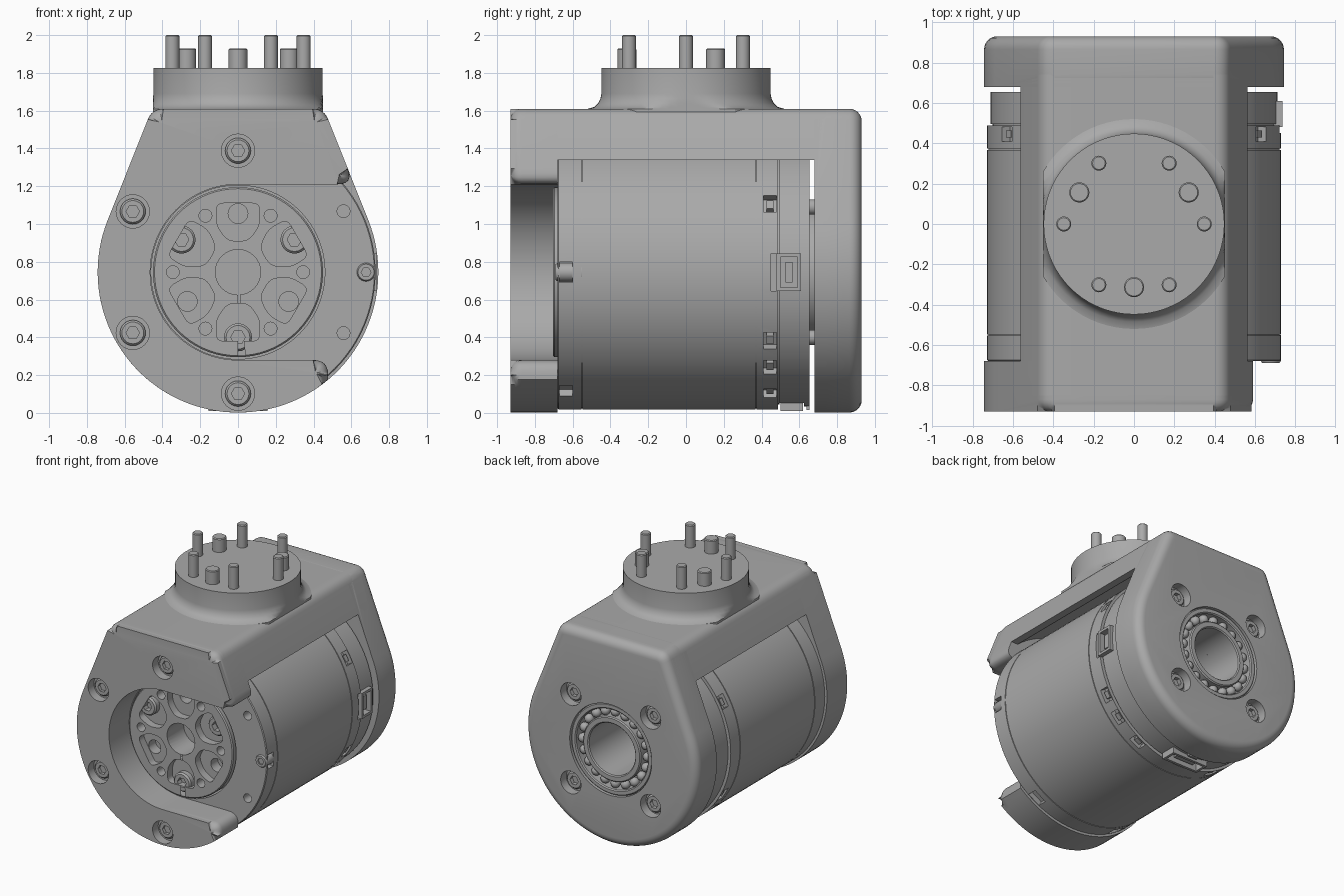
import bpy, bmesh
from math import sin, cos, pi, radians, atan2, acos, hypot, sqrt
from mathutils import Vector, Matrix

if "Cube" in bpy.data.objects:
    bpy.data.objects.remove(bpy.data.objects["Cube"])

grey = bpy.data.materials.new("machined_grey")
grey.use_nodes = True
grey.diffuse_color = (0.4, 0.4, 0.4, 1)
grey.node_tree.nodes["Principled BSDF"].inputs["Base Color"].default_value = (0.4, 0.4, 0.4, 1)

AXIS = 0.745      # height of the motor axis
R = 0.743         # outer radius of the bracket plates
TOP = 1.61        # top of the bracket


def finish(name, bm):
    bmesh.ops.remove_doubles(bm, verts=bm.verts, dist=1e-5)
    bmesh.ops.recalc_face_normals(bm, faces=bm.faces)
    me = bpy.data.meshes.new(name)
    bm.to_mesh(me)
    bm.free()
    ob = bpy.data.objects.new(name, me)
    bpy.context.collection.objects.link(ob)
    me.materials.append(grey)
    smooth(ob)
    return ob


def smooth(ob):
    bpy.ops.object.select_all(action='DESELECT')
    bpy.context.view_layer.objects.active = ob
    ob.select_set(True)
    bpy.ops.object.shade_smooth_by_angle(angle=radians(32))


def arc(r, a0, a1, n):
    """Points on an arc about the motor axis, angles in degrees."""
    angles = [radians(a0 + (a1 - a0) * i / n) for i in range(n + 1)]
    return [(r * cos(a), AXIS + r * sin(a)) for a in angles]


def corner(p, a, b, trim, n=6):
    """Rounded corner at p between neighbours a and b."""
    p, a, b = Vector(p), Vector(a), Vector(b)
    s, e = p + (a - p).normalized() * trim, p + (b - p).normalized() * trim
    return [tuple(s * (1 - t) ** 2 + p * 2 * t * (1 - t) + e * t * t)
            for t in [i / n for i in range(n + 1)]]


def prism(name, pts, y0, y1, bevel_front=0, bevel_back=0):
    """Extrude an x-z outline along y and round the rims."""
    bm = bmesh.new()
    front = [bm.verts.new((x, y0, z)) for x, z in pts]
    back = [bm.verts.new((x, y1, z)) for x, z in pts]
    bm.faces.new(front)
    bm.faces.new(back[::-1])
    n = len(pts)
    for i in range(n):
        bm.faces.new((front[i], back[i], back[(i + 1) % n], front[(i + 1) % n]))
    for y, size in ((y0, bevel_front), (y1, bevel_back)):
        if size:
            rim = [e for e in bm.edges if all(abs(v.co.y - y) < 1e-5 for v in e.verts)]
            bmesh.ops.bevel(bm, geom=rim, offset=size, segments=6, profile=0.5,
                            affect='EDGES', clamp_overlap=False)
    return finish(name, bm)


def lathe(name, rings, at=(0, 0, AXIS), axis='Y', seg=32, closed=False, clamp=None):
    """Revolve (radius, height[, hex]) rings about an axis."""
    bm = bmesh.new()
    loops = []
    for ring in rings:
        r, h = ring[:2]
        loop = []
        for i in range(seg):
            a = 2 * pi * i / seg
            k = cos(pi / 6) / cos(a % (pi / 3) - pi / 6) if len(ring) > 2 else 1
            u, v = r * k * cos(a), r * k * sin(a)
            if clamp:
                u = max(-clamp, min(clamp, u))
            co = (u, h, v) if axis == 'Y' else (u, v, h)
            loop.append(bm.verts.new(Vector(co) + Vector(at)))
        loops.append(loop)
    pairs = list(zip(loops, loops[1:])) + ([(loops[-1], loops[0])] if closed else [])
    for a, b in pairs:
        for i in range(seg):
            j = (i + 1) % seg
            bm.faces.new((a[i], a[j], b[j], b[i]))
    return finish(name, bm)


def rod(name, x, z, r, y0, y1, seg=32):
    return lathe(name, [(0, y0), (r, y0), (r, y1), (0, y1)], (x, 0, z), seg=seg)


def screw(name, x, z, r, face, out=-1):
    """Socket head screw; out is the y direction the head faces."""
    b = face - out * 0.14
    d = face - out * 0.045
    lathe(name, [(0, b), (r, b), (r, face - out * 0.012), (r * 0.85, face),
                 (r * 0.52, face, 1), (r * 0.52, d, 1), (0, d)], (x, 0, z), seg=24)


def box(name, angle, radius, y, size):
    """Block at an angle round the motor; size is radial, y, tangential."""
    bm = bmesh.new()
    m = Matrix.Translation((0, 0, AXIS)) @ Matrix.Rotation(-radians(angle), 4, 'Y')
    m = m @ Matrix.Translation((radius, y, 0)) @ Matrix.Diagonal((*size, 1))
    bmesh.ops.create_cube(bm, size=1, matrix=m)
    return finish(name, bm)


def cut(ob, cutters):
    bpy.context.view_layer.objects.active = ob
    for c in cutters:
        c.hide_render = True
        mod = ob.modifiers.new("cut", 'BOOLEAN')
        mod.operation, mod.solver, mod.object = 'DIFFERENCE', 'EXACT', c
        bpy.ops.object.modifier_apply(modifier=mod.name)
        bpy.data.objects.remove(c)
    smooth(ob)


def polar(r, a):
    return r * cos(radians(a)), AXIS + r * sin(radians(a))


# Outline shared by the plates: circle, tangent flanks, flat top
TX = 0.455
tan_a = 90 - (90 - (atan2(TOP - AXIS, TX) - acos(R / hypot(TX, TOP - AXIS))) * 180 / pi)
tr = polar(R, tan_a)
tl = (-tr[0], tr[1])
top_l = corner((-TX, TOP), tl, (TX, TOP), 0.06)
top_r = corner((TX, TOP), (-TX, TOP), tr, 0.06)


def flank(z):
    return TX + (tr[0] - TX) * (TOP - z) / (TOP - tr[1])


# Bracket: back plate, bridge and open front plate
back_plate = prism("bracket_back_plate", top_l + top_r + arc(R, tan_a, -180 - tan_a, 72),
                   0.68, 0.93, 0.06, 0.065)
zl = 1.34
rc = 0.78
la = atan2(zl - AXIS, sqrt(rc ** 2 - (zl - AXIS) ** 2)) * 180 / pi
prism("bracket_bridge", top_l + top_r + [(flank(zl), zl)] + arc(rc, la, 180 - la, 24)
      + [(-flank(zl), zl)], -0.85, 0.85)
ri = 0.465
hi, lo = AXIS + ri, AXIS - ri
tip = (flank(hi), hi)
end = polar(R, -50)
low_tip = (end[0], lo)
front_plate = prism("bracket_front_plate",
                    top_l + top_r + corner(tip, (TX, TOP), (0, hi), 0.09)
                    + arc(ri, 90, 270, 40) + corner(low_tip, (0, lo), end, 0.08)
                    + arc(R, -50, -180 - tan_a, 48), -0.93, -0.68, 0.06)

# Counterbored screws in the plates
front_spots = [polar(0.643, a) for a in (90, 150, 210, 270)]
cut(front_plate, [rod("bore", x, z, 0.088, -1, -0.86) for x, z in front_spots])
for x, z in front_spots:
    screw("front_plate_screw", x, z, 0.068, -0.885)
back_spots = [(sx * 0.345, AXIS + sz * 0.345) for sx in (-1, 1) for sz in (-1, 1)]
cut(back_plate, [rod("bore", x, z, 0.088, 0.86, 1) for x, z in back_spots]
    + [rod("bearing_seat", 0, AXIS, 0.355, 0.6, 1, 64)])
for x, z in back_spots:
    screw("back_plate_screw", x, z, 0.068, 0.89, 1)
    rod("standoff", x, z, 0.04, 0.6, 0.7)

# Ball bearing in the back plate
for name, r0, r1 in (("bearing_outer_race", 0.31, 0.352), ("bearing_inner_race", 0.2, 0.25)):
    lathe(name, [(r0, 0.64), (r1, 0.64), (r1, 0.91), (r1 - 0.008, 0.918),
                 (r0 + 0.008, 0.918), (r0, 0.91)], seg=64, closed=True)
bm = bmesh.new()
for i in range(20):
    x, z = polar(0.28, i * 18)
    bmesh.ops.create_uvsphere(bm, u_segments=12, v_segments=8, radius=0.036,
                              matrix=Matrix.Translation((x, 0.87, z)))
finish("bearing_balls", bm)

# Motor housing with seams, rear ring and blind shaft bore
def seam(r, y):
    return [(r, y - 0.003), (r - 0.006, y - 0.003), (r - 0.006, y + 0.003), (r, y + 0.003)]


motor = lathe("motor_housing", [(0, -0.5), (0.46, -0.5), (0.46, -0.68), (0.722, -0.68),
                                (0.728, -0.674)]
              + seam(0.728, -0.55) + seam(0.728, 0.37)
              + [(0.728, 0.487), (0.7, 0.487), (0.7, 0.495), (0.71, 0.495), (0.71, 0.655),
                 (0.2, 0.655), (0.2, 0.25), (0, 0.25)], seg=96)
window_angles = (30, 150, -30, -150, -44, -136, -62, -118, 90)
slot_angles = (0, -60, -120)
cut(motor, [box("window", a, 0.72, 0.445, (0.08, 0.07, 0.1)) for a in window_angles]
    + [box("slot", a, 0.72, -0.635, (0.07, 0.07, 0.11)) for a in slot_angles]
    + [box("socket", 0, 0.7, 0.53, (0.12, 0.16, 0.2)),
       box("socket", -90, 0.7, 0.56, (0.12, 0.13, 0.32))]
    + [rod("hole", *polar(0.645, a), 0.034, -0.8, -0.6, 20) for a in (30, -30)])
for a in window_angles:
    box("window_clip", a, 0.7, 0.445, (0.036, 0.035, 0.05))
screw("motor_face_screw", 0.678, AXIS, 0.05, -0.69)
box("rear_tab", -90, 0.715, 0.645, (0.03, 0.015, 0.08))


# Cable connectors: open frames with a tongue
def connector(angle, y, wy, wt):
    frame = box("connector_shell", angle, 0.69, y, (0.09, wy, wt))
    cut(frame, [box("mouth", angle, 0.73, y, (0.11, wy - 0.04, wt - 0.04))])
    box("connector_tongue", angle, 0.69, y, (0.05, wy * 0.3, wt * 0.55))


connector(0, 0.545, 0.13, 0.2)
connector(-90, 0.56, 0.12, 0.31)

# Output disc with pockets between the spokes
disc = lathe("output_disc", [(0, -0.45), (0.45, -0.45), (0.45, -0.697), (0.442, -0.705),
                             (0, -0.705)], seg=72)
outline = [(-0.115, 0.365), (0.115, 0.365), (0.115, 0.25), (0.055, 0.165),
           (-0.055, 0.165), (-0.115, 0.25)]
pocket = []
for i, p in enumerate(outline):
    pocket += corner(p, outline[i - 1], outline[(i + 1) % 6], 0.04, 4)
cutters = [rod("hub_hole", 0, AXIS, 0.12, -0.8, -0.5)]
for i in range(6):
    a = radians(60 * i)
    pts = [(x * cos(a) - z * sin(a), AXIS + x * sin(a) + z * cos(a)) for x, z in pocket]
    cutters.append(prism("pocket", pts, -0.8, -0.645))
    cutters.append(rod("small_hole", *polar(0.345, 60 * i), 0.034, -0.8, -0.6, 20))
    if i % 2 == 0:
        cutters.append(rod("pin_hole", *polar(0.31, 90 + 60 * i), 0.052, -0.8, -0.56, 24))
cut(disc, cutters)
for a in (30, 150, 270):
    screw("output_screw", *polar(0.345, a), 0.074, -0.695)

# Top flange blending into the bridge, with screws and dowel pins
lathe("top_flange", [(0, 1.825), (0.448, 1.825), (0.448, 1.69), (0.453, 1.665), (0.465, 1.64),
                     (0.485, 1.62), (0.52, TOP), (0.52, 1.56), (0, 1.56)], (0, 0, 0), 'Z', 72,
      clamp=0.45)


def post(name, r, angle, radius, top):
    x, y = radius * cos(radians(angle)), radius * sin(radians(angle))
    lathe(name, [(0, 1.8), (r, 1.8), (r, top - 0.006), (r - 0.006, top), (0, top)],
          (x, y, 0), 'Z', 24)


for i in range(6):
    post("flange_screw", 0.037, 60 * i, 0.348, 2.0)
for i in range(3):
    post("dowel_pin", 0.05, 30 + 120 * i, 0.313, 1.93)
